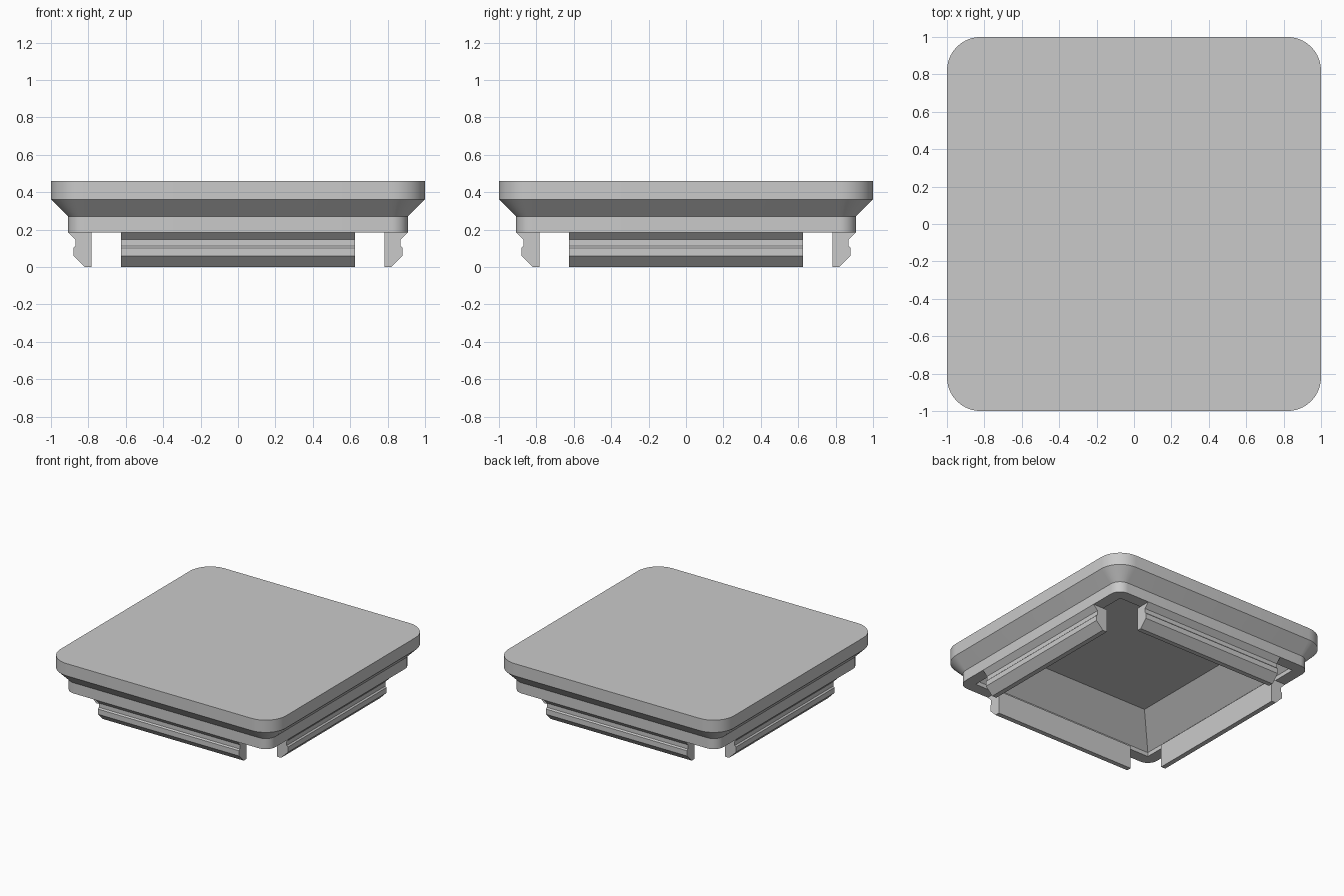
import bpy, bmesh, math
from mathutils import Matrix, Vector

if "Cube" in bpy.data.objects:
    bpy.data.objects.remove(bpy.data.objects["Cube"], do_unlink=True)

grey = bpy.data.materials.new("plain grey")
grey.use_nodes = True
colour = (0.59, 0.59, 0.59, 1)
grey.diffuse_color = colour
grey.node_tree.nodes["Principled BSDF"].inputs["Base Color"].default_value = colour

CORNER_STEPS = 10


def finish(bm, name):
    bmesh.ops.remove_doubles(bm, verts=bm.verts, dist=1e-5)
    bmesh.ops.recalc_face_normals(bm, faces=bm.faces)
    mesh = bpy.data.meshes.new(name)
    bm.to_mesh(mesh)
    bm.free()
    mesh.materials.append(grey)
    obj = bpy.data.objects.new(name, mesh)
    bpy.context.collection.objects.link(obj)
    return obj


def rounded_ring(bm, half, radius, z):
    """Loop of vertices around a square with rounded corners."""
    ring = []
    inset = half - radius
    for k, (sx, sy) in enumerate([(1, 1), (-1, 1), (-1, -1), (1, -1)]):
        for i in range(CORNER_STEPS + 1):
            a = math.pi / 2 * (k + i / CORNER_STEPS)
            ring.append(bm.verts.new((sx * inset + radius * math.cos(a),
                                      sy * inset + radius * math.sin(a), z)))
    return ring


# Cap: outer shell from the top down, then the hollow: short upright lip,
# sloping walls and flat ceiling
bm = bmesh.new()
sections = [(1, 0.18, 0.46), (1, 0.18, 0.362), (0.908, 0.088, 0.27),
            (0.908, 0.088, 0.185), (0.816, 0, 0.185), (0.816, 0, 0.217),
            (0.616, 0, 0.417)]
rings = [rounded_ring(bm, *s) for s in sections]
for upper, lower in zip(rings, rings[1:]):
    n = len(upper)
    for i in range(n):
        j = (i + 1) % n
        bm.faces.new((upper[i], lower[i], lower[j], upper[j]))
bm.faces.new(rings[0])
bm.faces.new(rings[-1])
cap = finish(bm, "cap")
bpy.ops.object.select_all(action='DESELECT')
cap.select_set(True)
bpy.context.view_layer.objects.active = cap
bpy.ops.object.shade_smooth_by_angle(angle=math.radians(25))

# Clips: one ridged profile extruded along each side
clip_profile = [(0.782, 0.185), (0.908, 0.185), (0.87, 0.146), (0.87, 0.112),
                (0.88, 0.102), (0.88, 0.06), (0.82, 0), (0.782, 0)]
clip_half = 0.625
for k, side in enumerate(["left", "back", "right", "front"]):
    bm = bmesh.new()
    end = bm.faces.new([bm.verts.new((x, -clip_half, z)) for x, z in clip_profile])
    swept = bmesh.ops.extrude_face_region(bm, geom=[end])["geom"]
    bmesh.ops.translate(bm, vec=Vector((0, 2 * clip_half, 0)),
                        verts=[v for v in swept if isinstance(v, bmesh.types.BMVert)])
    turn = Matrix.Rotation(k * math.pi / 2, 3, 'Z')
    bmesh.ops.rotate(bm, cent=(0, 0, 0), matrix=turn, verts=bm.verts)
    finish(bm, side + "_clip")
